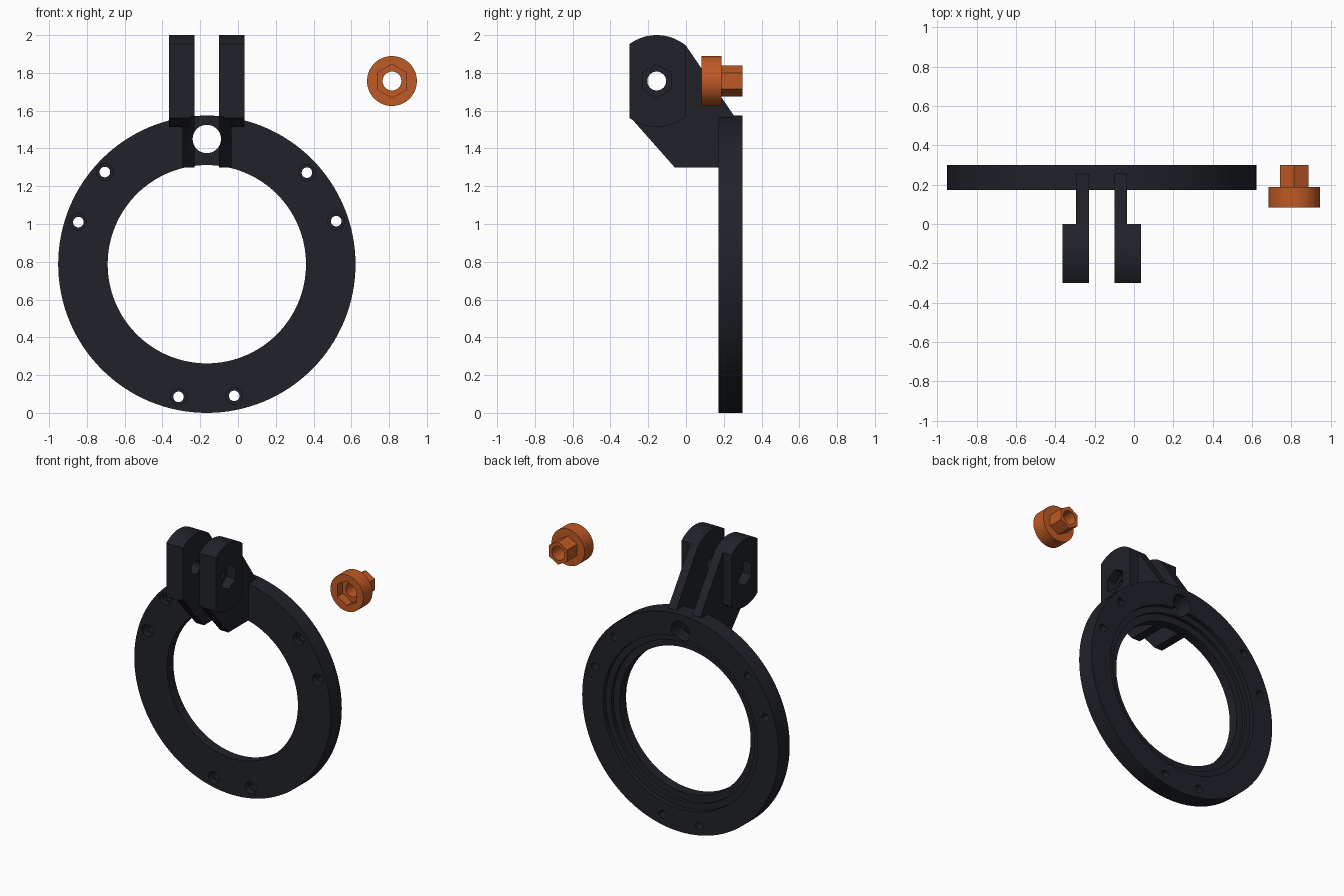
import bpy, bmesh
from math import pi, cos, sin, radians, sqrt
from mathutils import Vector

if "Cube" in bpy.data.objects:
    bpy.data.objects.remove(bpy.data.objects["Cube"])

CX, CZ = -0.165, 0.787      # ring centre
PY, PZ = -0.155, 1.757      # pivot axis
KX = 0.815                  # knob centre


def material(name, col):
    m = bpy.data.materials.new(name)
    m.diffuse_color = (*col, 1)
    m.use_nodes = True
    m.node_tree.nodes["Principled BSDF"].inputs["Base Color"].default_value = m.diffuse_color
    return m


def prism(name, pts, axis, a, b):
    """Extrude 2D points along x (pts = y,z) or y (pts = x,z)."""
    bm = bmesh.new()
    put = (lambda p, t: (t, p[0], p[1])) if axis == 'x' else (lambda p, t: (p[0], t, p[1]))
    lo = [bm.verts.new(put(p, a)) for p in pts]
    hi = [bm.verts.new(put(p, b)) for p in pts]
    bm.faces.new(lo)
    bm.faces.new(hi[::-1])
    n = len(pts)
    for i in range(n):
        bm.faces.new((lo[i], hi[i], hi[(i + 1) % n], lo[(i + 1) % n]))
    bmesh.ops.recalc_face_normals(bm, faces=bm.faces)
    me = bpy.data.meshes.new(name)
    bm.to_mesh(me)
    bm.free()
    ob = bpy.data.objects.new(name, me)
    bpy.context.collection.objects.link(ob)
    return ob


def circle(u, v, r, n=32):
    return [(u + r * sin(2 * pi * i / n), v + r * cos(2 * pi * i / n)) for i in range(n)]


def boolean(ob, other, op):
    mod = ob.modifiers.new("bool", 'BOOLEAN')
    mod.operation, mod.solver, mod.object = op, 'EXACT', other
    other.hide_render = True
    bpy.context.view_layer.objects.active = ob
    bpy.ops.object.modifier_apply(modifier=mod.name)
    bpy.data.objects.remove(other, do_unlink=True)


def cut(ob, pts, axis, a, b):
    boolean(ob, prism("cutter", pts, axis, a, b), 'DIFFERENCE')


def finish(ob, mat):
    ob.data.materials.clear()
    ob.data.materials.append(mat)
    bpy.ops.object.select_all(action='DESELECT')
    ob.select_set(True)
    bpy.context.view_layer.objects.active = ob
    bpy.ops.object.shade_smooth_by_angle(angle=radians(25))


def arc(r, y0, y1, sign, n=16):
    return [(y, PZ + sign * sqrt(max(r * r - (y - PY) ** 2, 0)))
            for y in (y0 + (y1 - y0) * i / n for i in range(n + 1))]


dark = material("dark_plastic", (0.014, 0.016, 0.022))
orange = material("orange_plastic", (0.52, 0.10, 0.018))

# Ring plate
mount = prism("ring_mount", circle(CX, CZ, 0.787, 128), 'y', 0.172, 0.30)
cut(mount, circle(CX, CZ, 0.525, 128), 'y', 0.0, 0.5)
# Stepped seat in the back of the ring
cut(mount, circle(CX, CZ, 0.62, 128), 'y', 0.27, 0.4)
cut(mount, circle(CX, CZ, 0.575, 128), 'y', 0.245, 0.4)

# Two hinge arms with thicker round-ended bosses
arm_profile = ([(-0.299, 1.57), (-0.06, 1.30), (0.20, 1.30), (0.20, 1.555), (0.255, 1.572)]
               + arc(0.2425, 0.0, -0.299, 1))
boss_profile = arc(0.243, -0.30, 0.0, -1) + arc(0.243, 0.0, -0.30, 1)
for s in (-1, 1):
    boolean(mount, prism("arm", arm_profile, 'x', CX + s * 0.065, CX + s * 0.13), 'UNION')
    boolean(mount, prism("boss", boss_profile, 'x', CX + s * 0.09, CX + s * 0.20), 'UNION')

# Pivot hole and hexagonal pockets in the outer faces
cut(mount, circle(PY, PZ, 0.05), 'x', -1, 1)
for s in (-1, 1):
    cut(mount, circle(PY, PZ, 0.088, 6), 'x', CX + s * 0.13, CX + s * 0.3)

# Cable hole and six counterbored screw holes
cut(mount, circle(CX, 1.45, 0.075, 48), 'y', -0.5, 0.5)
for x, z in ((-0.705, 1.275), (-0.845, 1.01), (0.365, 1.272),
             (0.52, 1.015), (-0.315, 0.085), (-0.02, 0.09)):
    cut(mount, circle(x, z, 0.028, 24), 'y', 0.0, 0.5)
    cut(mount, circle(x, z, 0.044, 24), 'y', 0.0, 0.215)
finish(mount, dark)

# Loose knob: round head, hex shank, hex pocket and bore
knob = prism("hinge_knob", circle(KX, PZ, 0.132, 64), 'y', 0.083, 0.187)
boolean(knob, prism("shank", circle(KX, PZ, 0.083, 6), 'y', 0.16, 0.30), 'UNION')
cut(knob, circle(KX, PZ, 0.05), 'y', -0.5, 0.5)
cut(knob, circle(KX, PZ, 0.089, 6), 'y', 0.0, 0.145)
finish(knob, orange)
